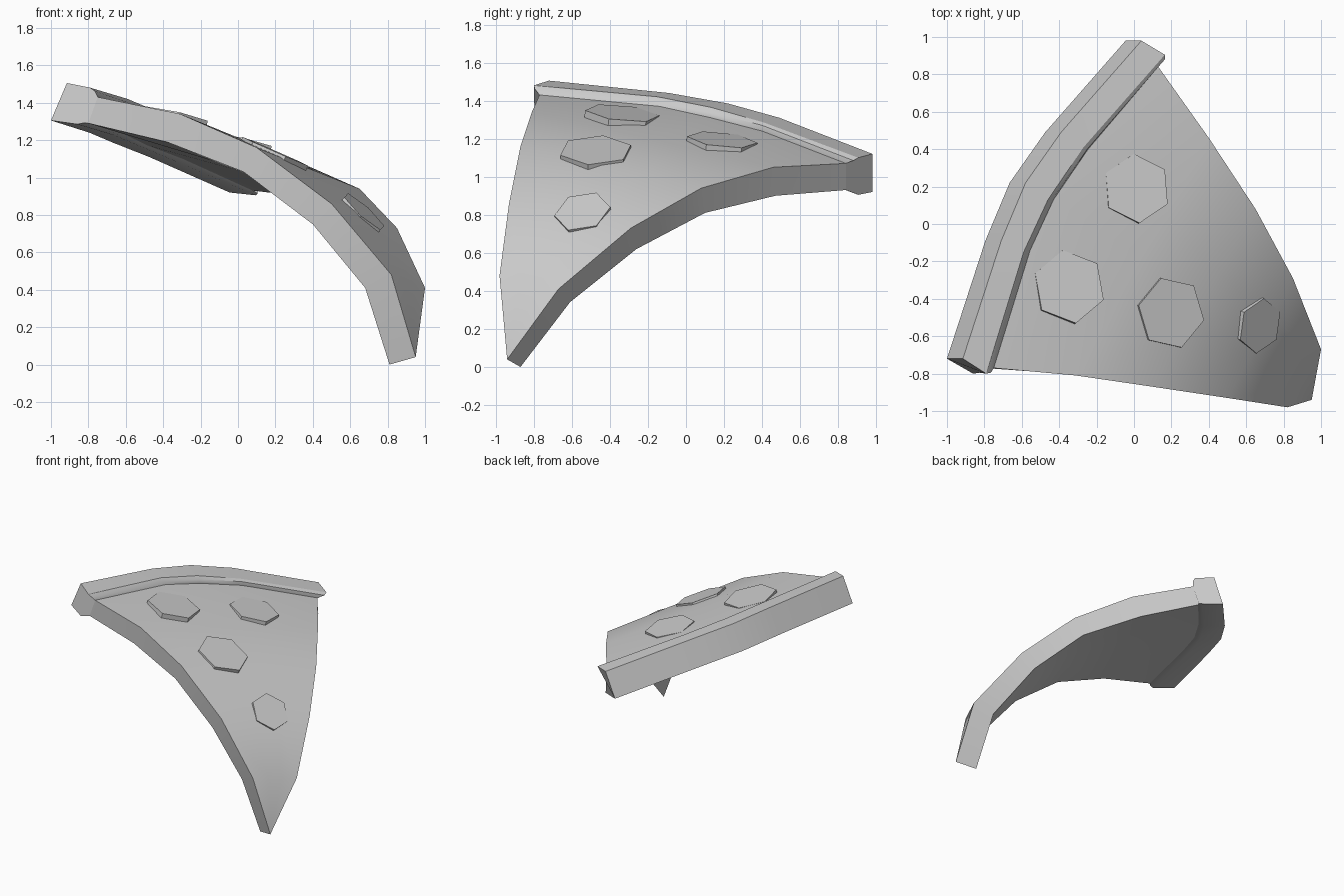
import bpy, bmesh, math
from mathutils import Vector as V

cube = bpy.data.objects.get("Cube")
if cube:
    bpy.data.objects.remove(cube)

grey = bpy.data.materials.new("plain grey")
grey.use_nodes = True
grey.diffuse_color = (0.6, 0.6, 0.6, 1)
grey.node_tree.nodes["Principled BSDF"].inputs["Base Color"].default_value = (0.6, 0.6, 0.6, 1)


def finish(bm, name, angle):
    bmesh.ops.remove_doubles(bm, verts=bm.verts, dist=0.0005)
    bmesh.ops.recalc_face_normals(bm, faces=bm.faces)
    mesh = bpy.data.meshes.new(name)
    bm.to_mesh(mesh)
    bm.free()
    mesh.materials.append(grey)
    obj = bpy.data.objects.new(name, mesh)
    bpy.context.collection.objects.link(obj)
    bpy.ops.object.select_all(action='DESELECT')
    obj.select_set(True)
    bpy.context.view_layer.objects.active = obj
    bpy.ops.object.shade_smooth_by_angle(angle=math.radians(angle))


def loft(name, rings, angle):
    """Join closed rings of equal length and cap both ends."""
    bm = bmesh.new()
    rows = [[bm.verts.new(p) for p in ring] for ring in rings]
    count = len(rows[0])
    for a, b in zip(rows, rows[1:]):
        for i in range(count):
            j = (i + 1) % count
            bm.faces.new((a[i], a[j], b[j], b[i]))
    bm.faces.new(rows[0])
    bm.faces.new(rows[-1])
    finish(bm, name, angle)


# Slice edges from the crust to the drooping tip, and the drop to the underside
left = [V(p) for p in ((-.75, -.77, 1.43), (-.31, -.81, 1.34), (.10, -.87, 1.16),
                       (.50, -.93, .86), (.82, -.98, .48), (.95, -.94, .04))]
right = [V(p) for p in ((.13, .84, 1.07), (.40, .46, 1.05), (.65, .08, .94),
                        (.85, -.29, .73), (1.0, -.67, .41), (.95, -.94, .04))]
drop = [V(p) for p in ((-.05, 0, -.14), (-.07, .01, -.15), (-.07, .02, -.13),
                       (-.10, .03, -.11), (-.14, .06, -.07), (-.14, .07, -.04))]
back = [left[0], V((-.555, -.14, 1.37)), V((-.43, .13, 1.31)), V((-.245, .40, 1.24)), right[0]]

# Slice body: a bent wedge with a bowed back
bm = bmesh.new()
fractions = (0, .35, .5, .65, 1)
tops = [back] + [[a.lerp(b, f) for f in fractions] for a, b in zip(left[1:5], right[1:5])]
grids = []
for shift in (0, 1):
    grid = [[bm.verts.new(p + d * shift) for p in row] for row, d in zip(tops, drop)]
    tip = bm.verts.new(left[5] + drop[5] * shift)
    grid.append([tip] * 5)
    grids.append(grid)
    for a, b in zip(grid, grid[1:]):
        for i in range(4):
            face = [a[i], a[i + 1], b[i + 1], b[i]]
            bm.faces.new(list(dict.fromkeys(face)))
top, low = grids
for r in range(5):
    for c in (0, 4):
        bm.faces.new((top[r][c], top[r + 1][c], low[r + 1][c], low[r][c]))
for c in range(4):
    bm.faces.new((top[0][c], top[0][c + 1], low[0][c + 1], low[0][c]))
finish(bm, "slice_body", 30)

# Raised crust: one section swept along the bowed back
outer = [V(p) for p in ((-.915, -.72, 1.505), (-.71, -.09, 1.44), (-.58, .22, 1.385),
                        (-.39, .49, 1.31), (.04, .98, 1.12))]
inner = [V(p) for p in ((-.79, -.80, 1.48), (-.59, -.15, 1.42), (-.46, .13, 1.365),
                        (-.27, .41, 1.285), (.165, .905, 1.10))]
lip = [V(p) for p in ((-.765, -.795, 1.462), (-.57, -.15, 1.395), (-.44, .125, 1.34),
                      (-.25, .40, 1.27), (.165, .88, 1.085))]
rings = []
for o, i, l, s in zip(outer, inner, lip, back):
    rings.append([o, i, l, s, s + drop[0], l + V((-.06, 0, -.17)),
                  i + V((-.07, 0, -.195)), o + V((-.085, 0, -.2))])
loft("crust", rings, 30)

# Six-sided toppings lying flat on the bent surface
axis = right[1] - left[1]
toppings = (((.015, .19, 1.195), (-.015, .185), 0, 1),
            ((-.345, -.335, 1.335), (-.035, .195), 0, 1),
            ((.20, -.475, 1.14), (-.055, .185), 1, 2),
            ((.675, -.545, .818), (.02, .147), 2, 4))
for number, (centre, corner, r0, r1) in enumerate(toppings, 1):
    normal = axis.cross(left[r1] - left[r0]).normalized()
    if normal.z < 0:
        normal.negate()
    # First corner lifted onto the plane, the rest turned about its normal
    u = V((*corner, -(normal.x * corner[0] + normal.y * corner[1]) / normal.z))
    w = normal.cross(u)
    hexagon = [V(centre) + u * math.cos(k * math.pi / 3) + w * math.sin(k * math.pi / 3)
               for k in range(6)]
    loft(f"topping_{number}", [hexagon, [p - normal * .05 for p in hexagon]], 30)
